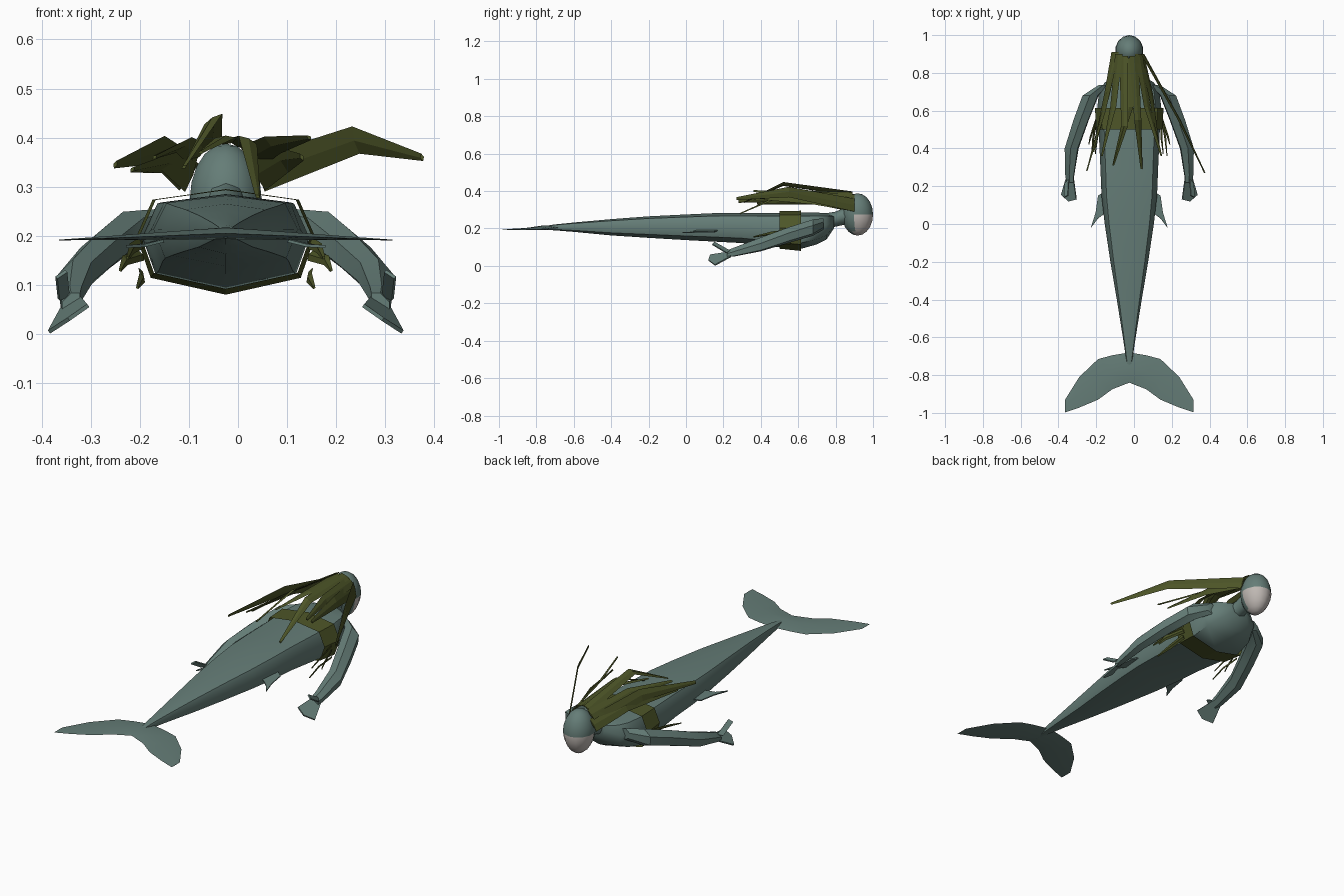
import bpy, bmesh, math
from mathutils import Vector, Matrix

cube = bpy.data.objects.get("Cube")
if cube:
    bpy.data.objects.remove(cube)

MID = -0.025  # the body's plane of symmetry


def material(name, rgb):
    m = bpy.data.materials.new(name)
    m.use_nodes = True
    m.diffuse_color = (*rgb, 1)
    m.node_tree.nodes["Principled BSDF"].inputs["Base Color"].default_value = (*rgb, 1)
    return m


SKIN = material("sea green skin", (0.13, 0.205, 0.185))
WEED = material("olive weed", (0.075, 0.092, 0.021))
FACE = material("pale face", (0.52, 0.48, 0.45))


def finish(name, bm, mat, smooth=None, mirror=False):
    bmesh.ops.recalc_face_normals(bm, faces=bm.faces)
    me = bpy.data.meshes.new(name)
    bm.to_mesh(me)
    bm.free()
    ob = bpy.data.objects.new(name, me)
    bpy.context.collection.objects.link(ob)
    ob.location.x = MID
    me.materials.append(mat)
    if mirror:
        ob.modifiers.new("mirror", 'MIRROR')
    if smooth:
        bpy.ops.object.select_all(action='DESELECT')
        ob.select_set(True)
        bpy.context.view_layer.objects.active = ob
        bpy.ops.object.shade_smooth_by_angle(angle=math.radians(smooth))
    return ob


def loft(name, rings, profile, mat, smooth=None, mirror=False, caps=True):
    """Skin a profile along rings of (x, y, z, half width, half height, roll)."""
    bm = bmesh.new()
    loops = []
    for x, y, z, rx, rz, roll in rings:
        turn = Matrix.Rotation(-math.radians(roll), 3, 'Y')
        loops.append([bm.verts.new(Vector((x, y, z)) + turn @ Vector((u * rx, 0, v * rz)))
                      for u, v in profile])
    n = len(profile)
    for a, b in zip(loops, loops[1:]):
        for i in range(n):
            j = (i + 1) % n
            bm.faces.new((a[i], a[j], b[j], b[i]))
    if caps:
        bm.faces.new(loops[0])
        bm.faces.new(loops[-1])
    return finish(name, bm, mat, smooth, mirror)


def plate(name, points, thick, mat, mirror=True):
    """Thin flat fin from an outline."""
    bm = bmesh.new()
    bm.faces.new([bm.verts.new(p) for p in points])
    ob = finish(name, bm, mat, mirror=mirror)
    s = ob.modifiers.new("thickness", 'SOLIDIFY')
    s.thickness, s.offset = thick, 0
    return ob


def ngon(n):
    return [(math.cos(math.tau * i / n), math.sin(math.tau * i / n)) for i in range(n)]


half = [(0.82, 0.8), (1, 0.1), (0.84, -0.68)]
TORSO = [(0, 1)] + half + [(0, -1)] + [(-u, v) for u, v in reversed(half)]
DIAMOND = ngon(4)


def body_ring(y, w, top, low):
    return (0, y, (top + low) / 2, w, (top - low) / 2, 0)


# Torso tapering into the tail
loft("body", [body_ring(*r) for r in (
    (0.79, 0.055, 0.27, 0.20), (0.75, 0.13, 0.282, 0.14), (0.70, 0.16, 0.285, 0.115),
    (0.61, 0.17, 0.285, 0.09), (0.50, 0.162, 0.284, 0.10), (0.30, 0.153, 0.284, 0.122),
    (0.15, 0.147, 0.282, 0.13), (0.0, 0.13, 0.275, 0.138), (-0.2, 0.1, 0.265, 0.15),
    (-0.4, 0.066, 0.25, 0.163), (-0.6, 0.034, 0.232, 0.182), (-0.7, 0.019, 0.222, 0.19),
    (-0.79, 0.006, 0.208, 0.195))], TORSO, SKIN, smooth=50)

# Weed band around the chest
loft("chest_band", [body_ring(0.615, 0.182, 0.295, 0.08), body_ring(0.5, 0.174, 0.293, 0.092)],
     TORSO, WEED, caps=False)

# Neck
loft("neck", [(0, 0.74, 0.235, 0.06, 0.045, 0), (0, 0.80, 0.25, 0.04, 0.04, 0),
              (0, 0.89, 0.28, 0.04, 0.05, 0)], ngon(8), SKIN, smooth=50)

# Head with the face on its lower front
bm = bmesh.new()
bmesh.ops.create_uvsphere(bm, u_segments=14, v_segments=10, radius=1)
for v in bm.verts:
    narrow = 1 + 0.12 * min(v.co.z, 0)
    v.co = Vector((v.co.x * 0.075 * narrow, 0.917 + v.co.y * 0.083, 0.275 + v.co.z * 0.113))
for f in bm.faces:
    c = f.calc_center_median()
    f.material_index = int(c.z < 0.28 and c.y > 0.9)
head = finish("head", bm, SKIN, smooth=50)
head.data.materials.append(FACE)

# Arms
loft("arm", [(0.135, 0.735, 0.225, 0.03, 0.03, -40), (0.205, 0.68, 0.205, 0.05, 0.042, -40),
             (0.255, 0.55, 0.165, 0.048, 0.04, -40), (0.305, 0.40, 0.115, 0.044, 0.035, -45),
             (0.315, 0.26, 0.075, 0.03, 0.022, -45), (0.315, 0.22, 0.065, 0.026, 0.015, -45)],
     ngon(6), SKIN, smooth=35, mirror=True)

# Webbed hands and thumbs
plate("hand", [(0.295, 0.24, 0.075), (0.335, 0.24, 0.05), (0.36, 0.155, 0.004),
               (0.32, 0.12, 0.03), (0.28, 0.13, 0.058)], 0.008, SKIN)
plate("thumb", [(0.32, 0.235, 0.08), (0.34, 0.215, 0.07), (0.345, 0.14, 0.115),
                (0.325, 0.15, 0.128)], 0.007, SKIN)

# Hip fins
plate("hip_fin", [(0.135, 0.17, 0.19), (0.165, 0.15, 0.182), (0.178, 0.06, 0.18),
                  (0.203, -0.02, 0.178), (0.165, 0.03, 0.18), (0.125, 0.06, 0.19)], 0.006, SKIN)

# Tail fluke: swept leaf, thick at the root and thin at the tip
loft_profile = [(0.0, -0.68, -0.84), (0.09, -0.695, -0.875), (0.165, -0.715, -0.93),
                (0.265, -0.81, -0.972), (0.34, -0.93, -0.997)]
bm = bmesh.new()
rows = []
for x, front, back in loft_profile:
    z = 0.205 - 0.04 * x
    t = 0.012 * (1 - x / 0.36)
    mid = (front + back) / 2
    rows.append([bm.verts.new(p) for p in ((x, front, z), (x, mid, z + t),
                                           (x, back, z), (x, mid, z - t))])
for a, b in zip(rows, rows[1:]):
    for i in range(4):
        bm.faces.new((a[i], a[i - 1], b[i - 1], b[i]))
bm.faces.new(rows[-1])
finish("tail_fluke", bm, SKIN, smooth=40, mirror=True)


# Hair: flat locks streaming back from the crown (root, bend, tip, width, roll)
def lock(name, root, bend, tip, width, roll):
    pts = [Vector(p) - Vector((MID, 0, 0)) for p in (root, bend, tip)]
    sizes = (width, width * 0.8, width * 0.22)
    rings = [(*p, w, 0.004, roll) for p, w in zip(pts, sizes)]
    loft(name, rings, DIAMOND, WEED)


locks = [
    ((0.045, 0.90, 0.325), (0.24, 0.55, 0.395), (0.375, 0.27, 0.36), 0.036, -75),
    ((-0.095, 0.89, 0.325), (-0.16, 0.60, 0.375), (-0.25, 0.28, 0.345), 0.038, 70),
    ((-0.10, 0.91, 0.32), (-0.14, 0.70, 0.35), (-0.215, 0.38, 0.335), 0.034, 55),
    ((-0.055, 0.89, 0.385), (-0.05, 0.52, 0.438), (-0.11, 0.31, 0.34), 0.026, 30),
    ((-0.03, 0.88, 0.39), (-0.025, 0.62, 0.40), (-0.075, 0.42, 0.37), 0.026, 0),
    ((0.0, 0.89, 0.385), (0.02, 0.55, 0.395), (0.04, 0.29, 0.28), 0.026, -25),
    ((0.025, 0.90, 0.36), (0.07, 0.62, 0.385), (0.145, 0.36, 0.40), 0.03, -45),
    ((0.04, 0.89, 0.325), (0.09, 0.68, 0.355), (0.13, 0.42, 0.36), 0.036, -65),
    ((-0.08, 0.90, 0.365), (-0.11, 0.62, 0.385), (-0.17, 0.36, 0.36), 0.028, 45),
]
for i, spec in enumerate(locks):
    lock(f"hair_lock_{i + 1}", *spec)

# Loose weed strips hanging from the band
for i, (z, dy, dx) in enumerate(((0.185, 0.36, 0.2), (0.16, 0.42, 0.215), (0.125, 0.37, 0.18))):
    loft(f"band_strip_{i + 1}", [(0.172, 0.56, z, 0.012, 0.004, 60),
                                 (dx - 0.01, 0.46, z - 0.01, 0.011, 0.004, 60),
                                 (dx, dy, z - 0.03, 0.004, 0.003, 60)], DIAMOND, WEED, mirror=True)
